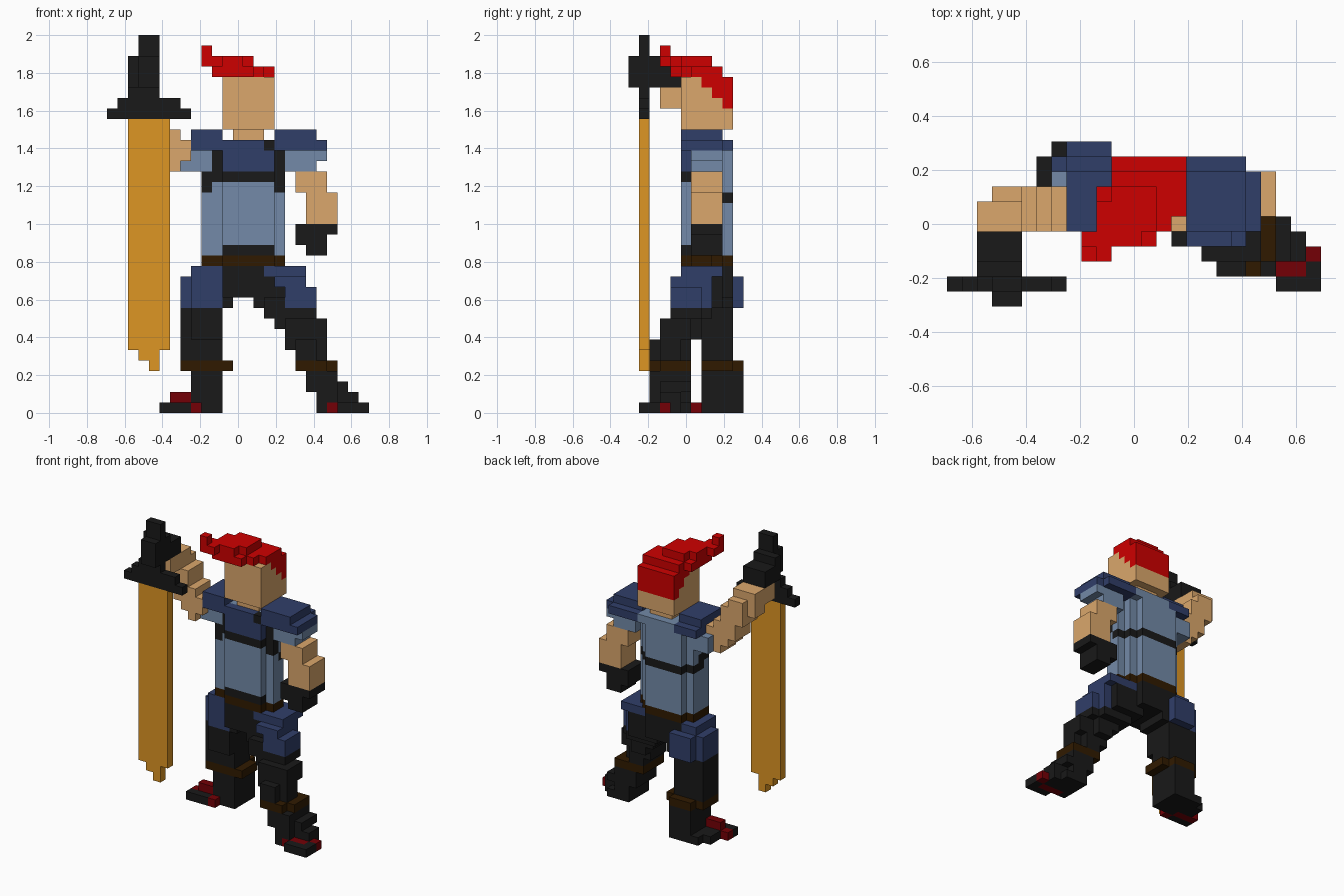
import bpy
import bmesh
from mathutils import Vector

# Remove the default object
cube = bpy.data.objects.get("Cube")
if cube:
    bpy.data.objects.remove(cube)

UNIT = 2 / 36                      # edge of one block
CENTRE = Vector((12.5, 5.5, 0))    # grid point that sits at the origin


def linear(value):
    value /= 255
    return value / 12.92 if value <= 0.04 else ((value + 0.055) / 1.055) ** 2.4


def material(name, red, green, blue):
    mat = bpy.data.materials.new(name)
    colour = (linear(red), linear(green), linear(blue), 1)
    mat.use_nodes = True
    mat.diffuse_color = colour
    mat.node_tree.nodes["Principled BSDF"].inputs["Base Color"].default_value = colour
    return mat


skin = material("skin", 219, 167, 108)
scarlet = material("scarlet_hair", 206, 0, 0)
maroon = material("maroon_trim", 116, 0, 6)
steel = material("steel_blue_cloth", 115, 138, 168)
navy = material("navy_armour", 48, 62, 105)
black = material("black_leather", 25, 25, 25)
brown = material("brown_leather", 48, 26, 0)
gold = material("golden_blade", 222, 150, 36)

cells = {}    # block position -> (part name, material)


def span(x, y, z):
    return [(i, j, k) for i in range(*x) for j in range(*y) for k in range(*z)]


def fill(part, colour, x, y, z):
    """Add a cuboid of blocks to a part; later parts replace earlier ones."""
    for cell in span(x, y, z):
        cells[cell] = (part, colour)


def paint(part, colour, x, y, z):
    """Recolour the blocks a part already has inside a cuboid."""
    for cell in span(x, y, z):
        if cell in cells and cells[cell][0] == part:
            cells[cell] = (part, colour)


def trunk(part, colour, z):
    """Fill the rounded waist section over a range of heights."""
    fill(part, colour, x=(9, 10), y=(6, 9), z=z)
    fill(part, colour, x=(10, 11), y=(6, 10), z=z)
    fill(part, colour, x=(11, 15), y=(5, 10), z=z)
    fill(part, colour, x=(15, 16), y=(5, 9), z=z)
    fill(part, colour, x=(16, 17), y=(6, 8), z=z)


# Pelvis and belt
trunk("pelvis", black, z=(12, 14))
fill("pelvis", black, x=(11, 15), y=(5, 10), z=(11, 12))
fill("pelvis", black, x=(15, 16), y=(6, 9), z=(11, 12))
trunk("belt", brown, z=(14, 15))

# Torso with bands, straps and chest plate
trunk("torso", steel, z=(15, 25))
fill("torso", steel, x=(11, 16), y=(5, 10), z=(25, 26))
paint("torso", black, x=(11, 16), y=(5, 6), z=(15, 16))
paint("torso", black, x=(9, 16), y=(5, 7), z=(22, 23))
paint("torso", black, x=(9, 17), y=(7, 10), z=(20, 21))
paint("torso", black, x=(9, 10), y=(6, 8), z=(21, 22))
paint("torso", black, x=(10, 11), y=(6, 7), z=(22, 25))
paint("torso", black, x=(16, 17), y=(6, 7), z=(21, 25))
paint("torso", navy, x=(11, 16), y=(5, 6), z=(23, 26))
paint("torso", black, x=(15, 16), y=(5, 6), z=(25, 26))

# Head
fill("neck", skin, x=(12, 15), y=(6, 9), z=(26, 27))
fill("head", skin, x=(11, 16), y=(5, 10), z=(27, 32))

# Hair: crown, nape steps and swept fringe
fill("hair", scarlet, x=(11, 16), y=(6, 9), z=(32, 33))
fill("hair", scarlet, x=(10, 15), y=(5, 8), z=(32, 33))
fill("hair", scarlet, x=(10, 14), y=(4, 8), z=(32, 33))
fill("hair", scarlet, x=(10, 13), y=(4, 7), z=(33, 34))
fill("hair", scarlet, x=(11, 14), y=(5, 8), z=(33, 34))
fill("hair", scarlet, x=(9, 11), y=(3, 5), z=(33, 34))
fill("hair", scarlet, x=(9, 10), y=(3, 4), z=(33, 35))
for step in range(3):
    fill("hair", scarlet, x=(11, 16), y=(7 + step, 10), z=(31 - step, 32 - step))

# Shoulder pads
fill("right_shoulder_pad", navy, x=(8, 11), y=(5, 10), z=(25, 26))
fill("right_shoulder_pad", navy, x=(8, 11), y=(5, 9), z=(26, 27))
fill("left_shoulder_pad", navy, x=(16, 20), y=(5, 10), z=(25, 26))
fill("left_shoulder_pad", navy, x=(16, 20), y=(5, 9), z=(26, 27))
fill("left_shoulder_pad", navy, x=(20, 21), y=(5, 9), z=(25, 26))

# Left arm hanging down
fill("left_sleeve", steel, x=(17, 20), y=(6, 9), z=(23, 25))
fill("left_sleeve", steel, x=(20, 21), y=(6, 9), z=(24, 25))
fill("left_arm", skin, x=(18, 21), y=(6, 9), z=(21, 23))
fill("left_arm", skin, x=(19, 22), y=(6, 9), z=(18, 21))
fill("left_glove", black, x=(18, 22), y=(6, 9), z=(17, 18))
fill("left_glove", black, x=(18, 21), y=(6, 9), z=(16, 17))
fill("left_glove", black, x=(19, 21), y=(6, 9), z=(15, 16))

# Right arm raised towards the sword
fill("right_sleeve", steel, x=(7, 9), y=(6, 9), z=(23, 25))
fill("right_arm", skin, x=(6, 8), y=(5, 8), z=(24, 26))
fill("right_arm", skin, x=(6, 7), y=(5, 8), z=(23, 27))
fill("right_arm", skin, x=(5, 6), y=(5, 8), z=(24, 28))
fill("right_arm", skin, x=(4, 6), y=(5, 8), z=(25, 29))
fill("right_arm", skin, x=(3, 5), y=(5, 8), z=(27, 30))
fill("right_arm", skin, x=(2, 5), y=(5, 7), z=(28, 31))
fill("right_arm", skin, x=(2, 5), y=(3, 5), z=(29, 31))
fill("right_glove", black, x=(2, 5), y=(2, 3), z=(31, 34))
fill("right_glove", black, x=(2, 5), y=(3, 5), z=(31, 33))
fill("right_glove", black, x=(3, 5), y=(0, 2), z=(31, 34))

# Sword, held point down
fill("sword_blade", gold, x=(2, 6), y=(1, 2), z=(6, 28))
fill("sword_blade", gold, x=(3, 5), y=(1, 2), z=(5, 6))
fill("sword_blade", gold, x=(4, 5), y=(1, 2), z=(4, 5))
fill("sword_guard", black, x=(0, 8), y=(1, 2), z=(28, 29))
fill("sword_guard", black, x=(1, 7), y=(1, 2), z=(29, 30))
fill("sword_grip", black, x=(3, 5), y=(1, 2), z=(30, 36))
fill("sword_grip", black, x=(2, 5), y=(1, 2), z=(30, 31))

# Right leg, standing straight at the back
fill("right_leg", black, x=(8, 11), y=(7, 11), z=(0, 4))
fill("right_leg", black, x=(7, 11), y=(7, 10), z=(5, 10))
fill("right_leg", black, x=(8, 11), y=(6, 7), z=(7, 10))
fill("right_leg", black, x=(10, 12), y=(6, 10), z=(10, 12))
fill("right_leg_band", brown, x=(8, 11), y=(7, 11), z=(4, 5))
fill("right_leg_band", brown, x=(7, 12), y=(7, 10), z=(4, 5))
fill("right_thigh_plate", navy, x=(7, 8), y=(7, 10), z=(10, 13))
fill("right_thigh_plate", navy, x=(8, 11), y=(6, 11), z=(10, 13))
fill("right_thigh_plate", navy, x=(8, 11), y=(6, 10), z=(13, 14))
paint("right_thigh_plate", black, x=(10, 11), y=(8, 10), z=(10, 14))
fill("right_foot", black, x=(7, 9), y=(6, 11), z=(0, 1))
fill("right_foot", black, x=(6, 7), y=(6, 10), z=(0, 1))
fill("right_foot", black, x=(5, 6), y=(6, 8), z=(0, 1))
fill("right_foot", maroon, x=(6, 8), y=(7, 8), z=(0, 2))
paint("right_foot", maroon, x=(5, 6), y=(7, 8), z=(0, 1))
paint("right_foot", maroon, x=(8, 9), y=(6, 7), z=(0, 1))

# Left leg, stepping forward and out
fill("left_leg", black, x=(14, 18), y=(5, 9), z=(10, 13))
fill("left_leg", black, x=(15, 19), y=(4, 8), z=(9, 11))
fill("left_leg", black, x=(19, 20), y=(4, 7), z=(9, 10))
fill("left_leg", black, x=(16, 19), y=(4, 7), z=(8, 9))
fill("left_leg", black, x=(17, 19), y=(3, 7), z=(7, 9))
fill("left_leg", black, x=(19, 21), y=(3, 6), z=(7, 9))
fill("left_leg", black, x=(17, 20), y=(3, 6), z=(6, 7))
fill("left_leg", black, x=(18, 20), y=(3, 6), z=(5, 6))
fill("left_leg", black, x=(20, 21), y=(3, 5), z=(5, 7))
fill("left_leg", black, x=(18, 20), y=(2, 3), z=(5, 7))
fill("left_leg_band", brown, x=(18, 21), y=(2, 6), z=(4, 5))
fill("left_leg_band", brown, x=(21, 22), y=(3, 6), z=(4, 5))
fill("left_shin", black, x=(19, 22), y=(2, 6), z=(2, 4))
fill("left_shin", black, x=(22, 23), y=(3, 6), z=(2, 3))
fill("left_shin", black, x=(20, 22), y=(2, 6), z=(1, 2))
fill("left_shin", black, x=(22, 24), y=(3, 5), z=(1, 2))
fill("left_thigh_plate", navy, x=(15, 19), y=(5, 9), z=(13, 14))
fill("left_thigh_plate", navy, x=(16, 19), y=(4, 8), z=(12, 13))
fill("left_thigh_plate", navy, x=(17, 19), y=(4, 8), z=(10, 12))
fill("left_thigh_plate", navy, x=(19, 20), y=(4, 7), z=(10, 12))
fill("left_foot", black, x=(20, 24), y=(2, 5), z=(0, 1))
fill("left_foot", black, x=(20, 23), y=(5, 6), z=(0, 1))
fill("left_foot", black, x=(22, 25), y=(1, 3), z=(0, 1))
fill("left_foot", maroon, x=(24, 25), y=(3, 4), z=(0, 1))
paint("left_foot", maroon, x=(21, 24), y=(2, 3), z=(0, 1))


def build(part):
    """Make one object from the exposed block faces of a part."""
    mesh = bpy.data.meshes.new(part)
    bm = bmesh.new()
    slots, corners = [], {}
    for cell, (owner, colour) in cells.items():
        if owner != part:
            continue
        if colour not in slots:
            slots.append(colour)
            mesh.materials.append(colour)
        for axis in range(3):
            for side in (0, 1):
                neighbour = list(cell)
                neighbour[axis] += 2 * side - 1
                if tuple(neighbour) in cells:
                    continue
                loop = []
                for u, v in ((0, 0), (1, 0), (1, 1), (0, 1)):
                    point = list(cell)
                    point[axis] += side
                    point[(axis + 1) % 3] += u
                    point[(axis + 2) % 3] += v
                    key = tuple(point)
                    if key not in corners:
                        corners[key] = bm.verts.new((Vector(key) - CENTRE) * UNIT)
                    loop.append(corners[key])
                face = bm.faces.new(loop if side else loop[::-1])
                face.material_index = slots.index(colour)
    bmesh.ops.dissolve_limit(bm, angle_limit=0.01, verts=bm.verts, edges=bm.edges,
                             delimit={"MATERIAL"})
    bm.to_mesh(mesh)
    bm.free()
    bpy.context.collection.objects.link(bpy.data.objects.new(part, mesh))


for part_name in dict.fromkeys(owner for owner, colour in cells.values()):
    build(part_name)
